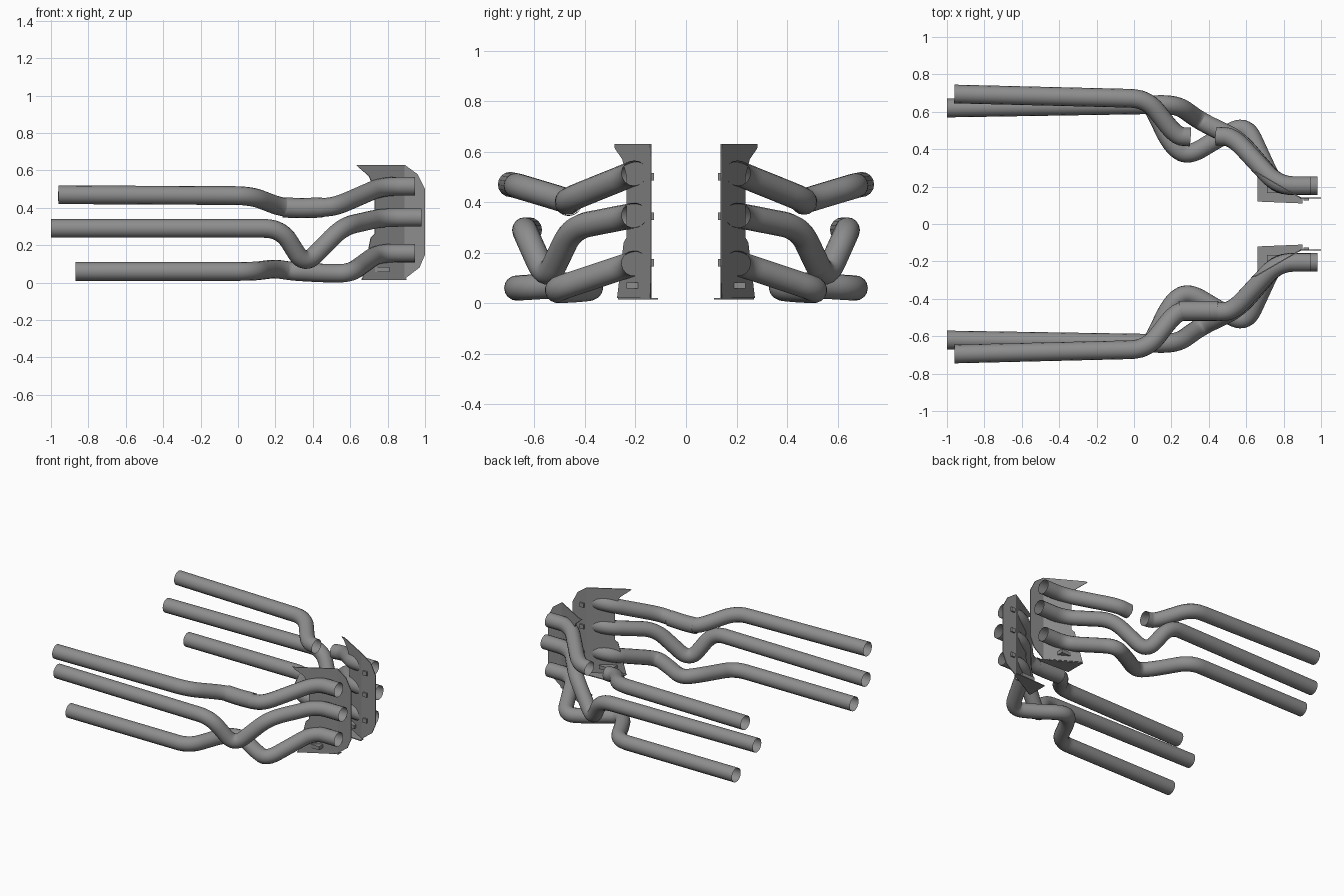
import bpy, bmesh
from mathutils import Vector

if "Cube" in bpy.data.objects:
    bpy.data.objects.remove(bpy.data.objects["Cube"])

steel = bpy.data.materials.new("steel_grey")
steel.use_nodes = True
GREY = (0.27, 0.27, 0.27, 1)
steel.diffuse_color = GREY
steel.node_tree.nodes["Principled BSDF"].inputs["Base Color"].default_value = GREY


def add_object(name, mesh):
    mesh.materials.clear()
    mesh.materials.append(steel)
    obj = bpy.data.objects.new(name, mesh)
    bpy.context.scene.collection.objects.link(obj)
    return obj


def rounded(points, reach=0.09):
    """Replace each corner of a path with a smooth bend."""
    pts = [Vector(p) for p in points]
    path = [pts[0]]
    for a, b, c in zip(pts, pts[1:], pts[2:]):
        p = b + (a - b).normalized() * min(reach, (a - b).length * 0.48)
        q = b + (c - b).normalized() * min(reach, (c - b).length * 0.48)
        for i in range(9):
            t = i / 8
            path.append(p * (1 - t) ** 2 + b * 2 * t * (1 - t) + q * t * t)
    return path + [pts[-1]]


def tube(name, points, side, radius=0.05):
    """Open round pipe swept along a rounded path."""
    curve = bpy.data.curves.new(name, 'CURVE')
    curve.dimensions = '3D'
    curve.bevel_depth = radius
    curve.bevel_resolution = 6
    path = rounded(points)
    spline = curve.splines.new('POLY')
    spline.points.add(len(path) - 1)
    for sp, p in zip(spline.points, path):
        sp.co = (p.x, p.y * side, p.z, 1)
    temp = bpy.data.objects.new("temp", curve)
    bpy.context.scene.collection.objects.link(temp)
    mesh = bpy.data.meshes.new_from_object(temp.evaluated_get(bpy.context.evaluated_depsgraph_get()))
    bpy.data.objects.remove(temp)
    for f in mesh.polygons:
        f.use_smooth = True
    return add_object(name, mesh)


def shield_y(x):
    """Depth of the slanted heat shield at a given x."""
    return 0.14 + max(0, 0.89 - x) * 0.58


def sheet(name, outline, place, cuts=()):
    """Flat outline cut at given x lines, then placed in space."""
    bm = bmesh.new()
    bm.faces.new([bm.verts.new((u, 0, v)) for u, v in outline])
    for x in cuts:
        bmesh.ops.bisect_plane(bm, geom=bm.verts[:] + bm.edges[:] + bm.faces[:],
                               plane_co=(x, 0, 0), plane_no=(1, 0, 0))
    for v in bm.verts:
        v.co = place(v.co.x, v.co.z)
    bmesh.ops.recalc_face_normals(bm, faces=bm.faces)
    mesh = bpy.data.meshes.new(name)
    bm.to_mesh(mesh)
    bm.free()
    obj = add_object(name, mesh)
    mod = obj.modifiers.new("thickness", 'SOLIDIFY')
    mod.thickness = 0.006
    mod.offset = 0
    return obj


def box(name, centre, size):
    bm = bmesh.new()
    bmesh.ops.create_cube(bm, size=1)
    for v in bm.verts:
        v.co = Vector(centre) + Vector(a * b for a, b in zip(v.co, size))
    mesh = bpy.data.meshes.new(name)
    bm.to_mesh(mesh)
    bm.free()
    return add_object(name, mesh)


# Pipe paths, from tail to port
upper_rear = [(-0.96, 0.695, 0.47), (0.07, 0.67, 0.465), (0.225, 0.47, 0.405), (0.30, 0.465, 0.40)]
upper_front = [(0.44, 0.47, 0.40), (0.53, 0.465, 0.41), (0.77, 0.205, 0.515), (0.945, 0.205, 0.515)]
middle = [(-1.0, 0.62, 0.29), (0.23, 0.64, 0.29), (0.355, 0.55, 0.09), (0.56, 0.45, 0.30),
          (0.77, 0.205, 0.348), (0.98, 0.205, 0.348)]
lower = [(-0.87, 0.67, 0.06), (0.08, 0.67, 0.06), (0.20, 0.42, 0.075), (0.29, 0.36, 0.06),
         (0.47, 0.47, 0.05), (0.60, 0.53, 0.05), (0.75, 0.205, 0.158), (0.945, 0.205, 0.158)]
shield_outline = [(0.63, 0.63), (0.89, 0.63), (0.96, 0.58), (1.0, 0.50), (1.0, 0.15), (0.97, 0.08),
                  (0.89, 0.02), (0.665, 0.02), (0.71, 0.24), (0.73, 0.26), (0.73, 0.50), (0.70, 0.57)]
foot_outline = [(0.66, 0.12), (0.90, 0.11), (0.90, 0.14), (0.83, 0.175), (0.66, 0.27)]

for side, tag in ((-1, "right"), (1, "left")):
    tube(f"{tag}_upper_rear_pipe", upper_rear, side)
    tube(f"{tag}_upper_front_pipe", upper_front, side)
    tube(f"{tag}_middle_pipe", middle, side)
    tube(f"{tag}_lower_pipe", lower, side)

    # Heat shield behind the ports, with its foot and top lip
    sheet(f"{tag}_heat_shield", shield_outline,
          lambda x, z: (x, side * min(shield_y(x), 0.28), z), (0.65, 0.73, 0.89))
    sheet(f"{tag}_shield_foot", foot_outline, lambda x, y: (x, side * y, 0.018))
    box(f"{tag}_foot_bracket", (0.76, side * 0.20, 0.07), (0.10, 0.07, 0.025))

    # Small clips on the inner face
    for z in (0.16, 0.345, 0.50):
        box(f"{tag}_clip", (0.92, side * 0.132, z), (0.03, 0.012, 0.03))

# Joining sleeve, fitted on the right upper pipe only
tube("right_upper_sleeve", [(0.24, 0.465, 0.402), (0.34, 0.465, 0.398), (0.45, 0.465, 0.402)], -1, 0.054)
